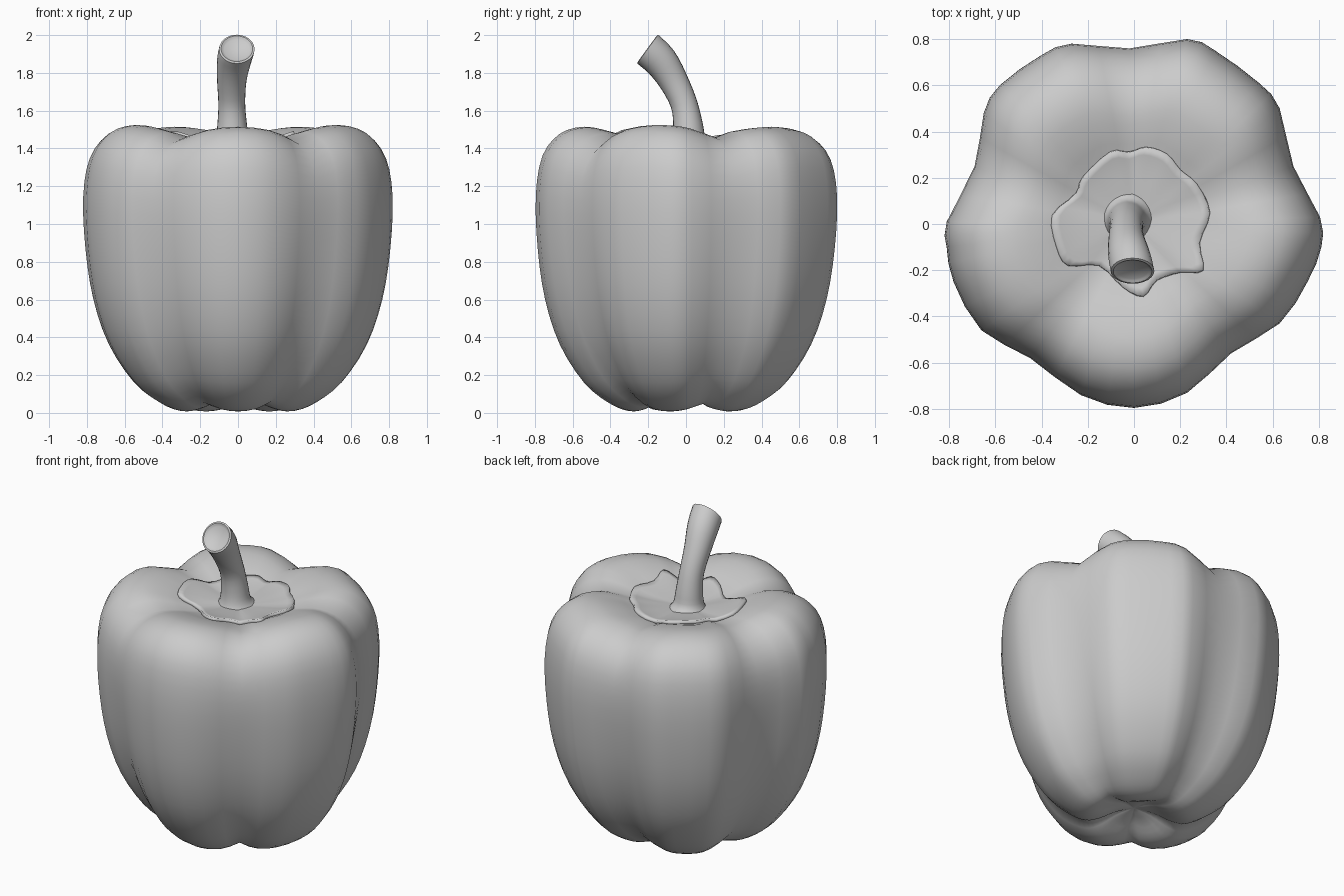
import bpy, bmesh, math
from mathutils import Vector
from mathutils.bvhtree import BVHTree

if "Cube" in bpy.data.objects:
    bpy.data.objects.remove(bpy.data.objects["Cube"])


def spline(pts, steps, closed=False):
    """Catmull-Rom curve through the points."""
    p = [Vector(q) for q in pts]
    n = len(p)
    get = (lambda i: p[i % n]) if closed else (lambda i: p[max(0, min(n - 1, i))])
    out = []
    for i in range(n if closed else n - 1):
        a, b, c, d = (get(i + k) for k in (-1, 0, 1, 2))
        for s in range(steps):
            t = s / steps
            out.append(0.5 * (2 * b + (c - a) * t + (2 * a - 5 * b + 4 * c - d) * t * t
                              + (3 * b - a - 3 * c + d) * t ** 3))
    if not closed:
        out.append(p[-1])
    return out


def loft(name, rings, cap_start=False, cap_end=False, angle=60):
    """Skin a list of equal-length closed rings."""
    bm = bmesh.new()
    vs = [[bm.verts.new(v) for v in ring] for ring in rings]
    n = len(rings[0])
    for a, b in zip(vs, vs[1:]):
        for i in range(n):
            j = (i + 1) % n
            bm.faces.new((a[i], a[j], b[j], b[i]))
    if cap_start:
        bm.faces.new(vs[0][::-1])
    if cap_end:
        bm.faces.new(vs[-1])
    bmesh.ops.remove_doubles(bm, verts=bm.verts, dist=1e-5)
    bmesh.ops.recalc_face_normals(bm, faces=bm.faces)
    me = bpy.data.meshes.new(name)
    bm.to_mesh(me)
    bm.free()
    ob = bpy.data.objects.new(name, me)
    bpy.context.collection.objects.link(ob)
    bpy.ops.object.select_all(action='DESELECT')
    bpy.context.view_layer.objects.active = ob
    ob.select_set(True)
    bpy.ops.object.shade_smooth_by_angle(angle=math.radians(angle))
    return ob


# Body: five lobes, blended between a lobe profile and a groove profile (r, z)
lobe = [(0.01, .10), (.12, .07), (.22, .02), (.31, .01), (.42, .055), (.55, .16), (.68, .36),
        (.76, .6), (.80, .87), (.81, 1.15), (.775, 1.36), (.68, 1.49), (.55, 1.53),
        (.4, 1.5), (.25, 1.44), (0.01, 1.39)]
groove = [(0.01, .10), (.10, .095), (.2, .07), (.28, .06), (.36, .1), (.46, .19), (.57, .37),
          (.65, .6), (.70, .87), (.72, 1.12), (.69, 1.28), (.60, 1.39), (.48, 1.44),
          (.37, 1.44), (.24, 1.42), (0.01, 1.39)]
outline = [(.805, .03), (.69, .25), (.63, .5), (.54, .61), (.35, .75), (.23, .8), (-.02, .76),
           (-.27, .78), (-.4, .73), (-.58, .6), (-.65, .48), (-.69, .25), (-.81, .01),
           (-.81, -.1), (-.78, -.25), (-.66, -.46), (-.45, -.58), (-.23, -.74), (0, -.795),
           (.23, -.73), (.42, -.56), (.63, -.43), (.75, -.25), (.81, -.1)]
columns = []
for x, y in spline(outline, 2, True):
    ang = math.atan2(y, x)
    w = abs(math.sin(2.5 * (ang - math.pi / 2))) ** 0.65
    scale = math.hypot(x, y) / (.72 + .09 * w)
    drop = .015 * min(1, abs(y) / .6)      # front and back lobes are a little lower
    columns.append((ang, w, scale, drop))
rings = []
for lo, gr in zip(spline(lobe, 3), spline(groove, 3)):
    ring = []
    for ang, w, scale, drop in columns:
        r, z = gr.lerp(lo, w)
        z -= drop * max(0, min(1, (z - 1.38) / .14))
        ring.append((r * scale * math.cos(ang), r * scale * math.sin(ang), z))
    rings.append(ring)
body = loft("pepper_body", rings, True, True, 80)

# Calyx: wavy leaf disc draped on top of the body
rim = [(.05, .33), (.14, .30), (.2, .23), (.27, .17), (.325, .05), (.28, -.08), (.295, -.2),
       (.2, -.21), (.1, -.24), (.04, -.31), (-.05, -.27), (-.15, -.18), (-.28, -.18),
       (-.33, -.1), (-.35, .04), (-.25, .13), (-.22, .2), (-.1, .31), (-.02, .31)]
bm = bmesh.new()
bm.from_mesh(body.data)
tree = BVHTree.FromBMesh(bm)
bm.free()
centre = Vector((-.03, .02))
rings = []
for f in (.15, .3, .45, .6, .75, .9, 1):
    ring = []
    for p in spline(rim, 3, True):
        q = centre.lerp(p, f)
        z = tree.ray_cast(Vector((q.x, q.y, 3)), Vector((0, 0, -1)))[0].z
        ring.append((q.x, q.y, z + .018 + .012 * (1 - f)))
    rings.append(ring)
calyx = loft("calyx", rings[::-1], angle=50)
solid = calyx.modifiers.new("thickness", 'SOLIDIFY')
solid.thickness = .025
solid.offset = -1 if calyx.data.polygons[0].normal.z > 0 else 1

# Stem: curved tube leaning forward, flared foot, dished cut end (x, y, z, radius)
path = spline([(-.03, .02, 1.405, .125), (-.03, .015, 1.45, .09), (-.031, .01, 1.53, .078),
               (-.033, -.012, 1.64, .071), (-.033, -.068, 1.76, .078),
               (-.022, -.133, 1.86, .09), (-.006, -.203, 1.926, .094)], 3)
rings = []
for i, p in enumerate(path):
    t = (path[min(i + 1, len(path) - 1)] - path[max(i - 1, 0)]).xyz.normalized()
    if i == 0:
        t = Vector((0, 0, 1))
    if i == len(path) - 1:
        t = Vector((0, -.81, .59))
    side = Vector((1, 0, 0))
    side = (side - t * side.dot(t)).normalized()
    up = t.cross(side)

    def circle(radius, shift=0):
        return [p.xyz + t * shift + radius * (side * math.cos(a) + up * math.sin(a))
                for a in (k * math.tau / 24 for k in range(24))]
    rings.append(circle(p.w))
rings += [circle(.084, .003), circle(.076, -.002), circle(.068, -.008)]
loft("stem", rings, True, True, 45)
